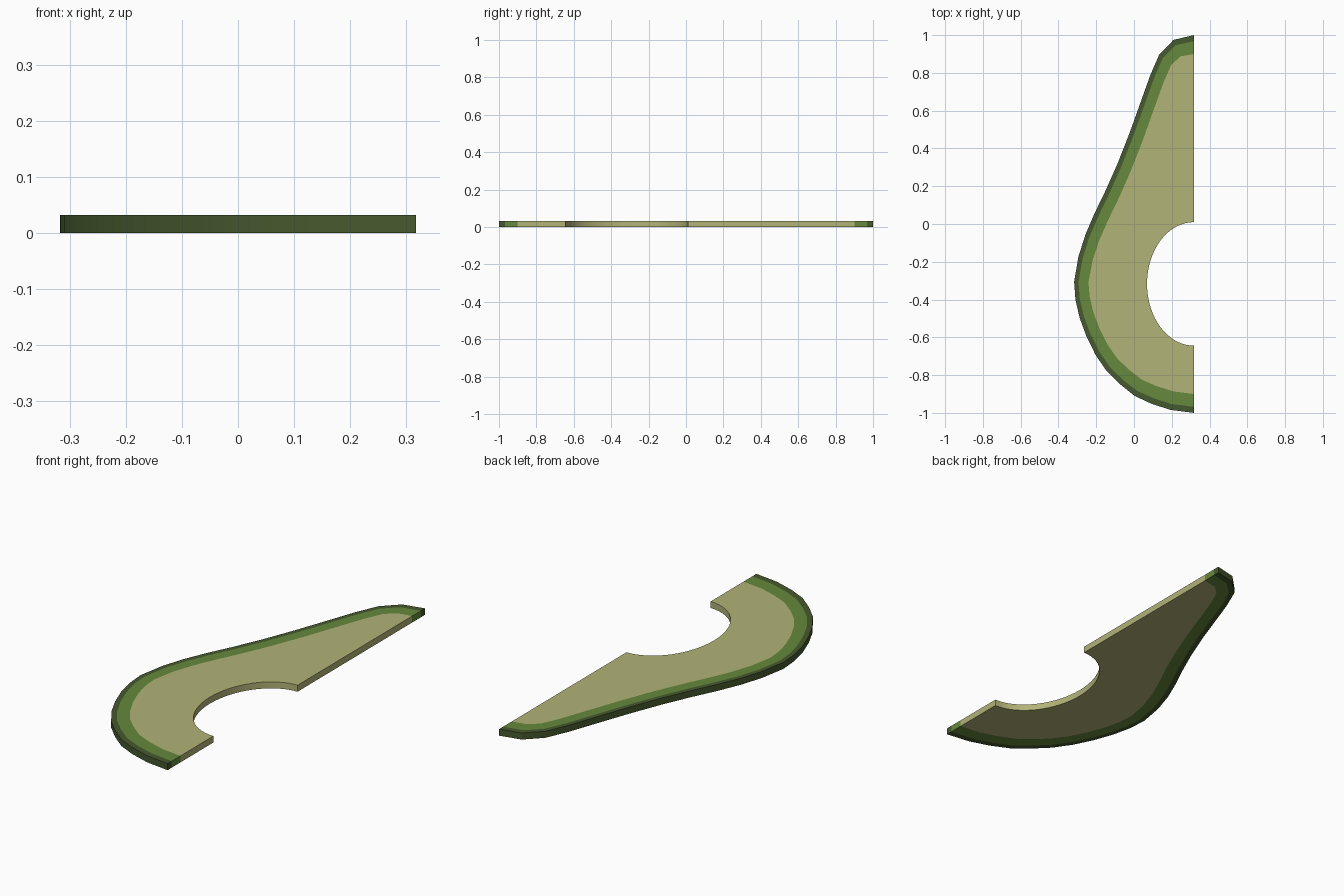
import bpy, bmesh, math
from mathutils import Vector

if "Cube" in bpy.data.objects:
    bpy.data.objects.remove(bpy.data.objects["Cube"])

CUT, THICK = 0.317, 0.032

def material(name, srgb):
    m = bpy.data.materials.new(name)
    m.diffuse_color = [((c / 255 + 0.055) / 1.055) ** 2.4 for c in srgb] + [1]
    m.use_nodes = True
    m.node_tree.nodes["Principled BSDF"].inputs["Base Color"].default_value = m.diffuse_color
    return m

# Outer skin profile, from stem tip to base
outline = [Vector(p) for p in [
    (CUT, 1.0), (.21, .975), (.135, .9), (.087, .79), (.035, .645), (-.024, .48),
    (-.087, .32), (-.15, .178), (-.209, .056), (-.257, -.056), (-.294, -.172),
    (-.317, -.305), (-.31, -.40), (-.288, -.496), (-.251, -.597), (-.204, -.692),
    (-.146, -.777), (-.077, -.846), (.003, -.91), (.093, -.952), (.193, -.984), (CUT, -1.0)]]

def inset(dx, dy):
    """Move the profile inwards, keeping both ends on the cut plane."""
    row = []
    last = len(outline) - 1
    for i, p in enumerate(outline):
        if i in (0, last):
            n = Vector((0, -1 if i == 0 else 1))
        else:
            t = (outline[i + 1] - p).normalized() + (p - outline[i - 1]).normalized()
            n = Vector((-t.y, t.x)).normalized()
        row.append(p + Vector((n.x * dx, n.y * dy)))
    return row

bm = bmesh.new()
def verts(points):
    return [bm.verts.new((p[0], p[1], 0)) for p in points]

# Skin and green bands
rows = [verts(outline), verts(inset(.023, .032)), verts(inset(.076, .1))]
for k in range(2):
    for i in range(len(outline) - 1):
        f = bm.faces.new((rows[k][i], rows[k + 1][i], rows[k + 1][i + 1], rows[k][i + 1]))
        f.material_index = k

# Flesh with the half-round stone hollow
N = 32
hollow = verts([(CUT - .248 * math.sin(math.pi * i / N),
                 -.317 + .327 * math.cos(math.pi * i / N)) for i in range(N + 1)])
flesh = bm.faces.new(rows[2] + hollow[::-1])
flesh.material_index = 2
bmesh.ops.triangulate(bm, faces=[flesh])

# Thickness: walls inherit the colour of the band they border
base = bm.faces[:]
border = {e: e.link_faces[0].material_index for e in bm.edges if len(e.link_faces) == 1}
top = {}
for v in bm.verts[:]:
    top[v] = bm.verts.new((v.co.x, v.co.y, THICK))
for f in base:
    g = bm.faces.new([top[v] for v in f.verts])
    g.material_index = f.material_index
for e, idx in border.items():
    a, b = e.verts
    w = bm.faces.new((a, b, top[b], top[a]))
    w.material_index = idx
bmesh.ops.recalc_face_normals(bm, faces=bm.faces[:])

mesh = bpy.data.meshes.new("avocado_slice")
bm.to_mesh(mesh)
bm.free()
for name, colour in (("dark skin", (70, 89, 46)), ("green rim", (102, 137, 60)),
                     ("pale flesh", (178, 179, 120))):
    mesh.materials.append(material(name, colour))
obj = bpy.data.objects.new("avocado_slice", mesh)
bpy.context.collection.objects.link(obj)
bpy.context.view_layer.objects.active = obj
obj.select_set(True)
bpy.ops.object.shade_smooth_by_angle(angle=math.radians(30))
